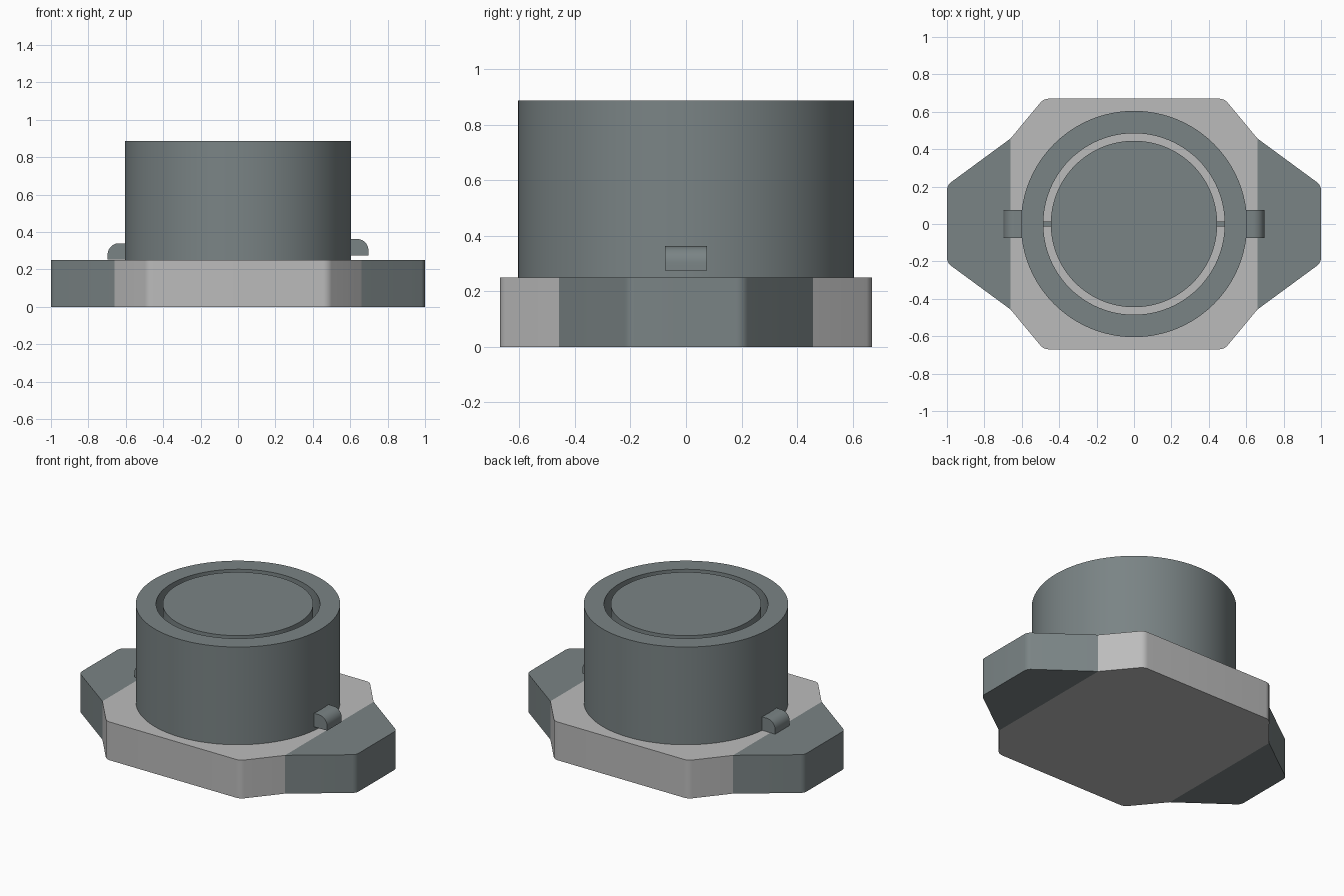
import bpy
import bmesh
import math

if "Cube" in bpy.data.objects:
    bpy.data.objects.remove(bpy.data.objects["Cube"], do_unlink=True)


def material(name, rgb):
    m = bpy.data.materials.new(name)
    m.use_nodes = True
    m.diffuse_color = (*rgb, 1)
    m.node_tree.nodes["Principled BSDF"].inputs["Base Color"].default_value = (*rgb, 1)
    return m


SLATE = material("slate grey", (0.195, 0.230, 0.235))
LIGHT = material("light grey", (0.50, 0.50, 0.50))


def finish(name, bm, mat):
    bmesh.ops.recalc_face_normals(bm, faces=bm.faces)
    me = bpy.data.meshes.new(name)
    bm.to_mesh(me)
    bm.free()
    me.materials.append(mat)
    ob = bpy.data.objects.new(name, me)
    bpy.context.collection.objects.link(ob)
    bpy.ops.object.select_all(action='DESELECT')
    ob.select_set(True)
    bpy.context.view_layer.objects.active = ob
    bpy.ops.object.shade_smooth_by_angle(angle=math.radians(25))
    return ob


def extrude(name, points, offset, mat):
    """Closed outline of 3D points pushed along an offset into a solid."""
    bm = bmesh.new()
    face = bm.faces.new([bm.verts.new(p) for p in points])
    res = bmesh.ops.extrude_face_region(bm, geom=[face], use_keep_orig=True)
    top = [v for v in res["geom"] if isinstance(v, bmesh.types.BMVert)]
    bmesh.ops.translate(bm, verts=top, vec=offset)
    return finish(name, bm, mat)


def lathe(name, profile, mat, steps=96):
    """Closed or axis-touching (radius, z) profile spun round z."""
    bm = bmesh.new()
    verts = [bm.verts.new((r, 0, z)) for r, z in profile]
    edges = [bm.edges.new((a, b)) for a, b in zip(verts, verts[1:])]
    if profile[0][0] > 0:
        edges.append(bm.edges.new((verts[-1], verts[0])))
    bmesh.ops.spin(bm, geom=verts + edges, axis=(0, 0, 1), cent=(0, 0, 0),
                   angle=2 * math.pi, steps=steps, use_merge=False)
    bmesh.ops.remove_doubles(bm, verts=bm.verts, dist=1e-4)
    return finish(name, bm, mat)


def arc(cx, cy, r, a0, a1, n=6):
    return [(cx + r * math.cos(math.radians(a0 + (a1 - a0) * i / n)),
             cy + r * math.sin(math.radians(a0 + (a1 - a0) * i / n)))
            for i in range(n + 1)]


BASE, TOP = 0.25, 0.888

# Base plate: one quadrant of the outline, mirrored into all four
quad = [(0.66, 0.457)] + arc(0.455, 0.61, 0.06, 42, 90)
half = quad + [(-x, y) for x, y in reversed(quad)]
outline = half + [(-x, -y) for x, y in half]
extrude("base_plate", [(x, y, 0) for x, y in outline], (0, 0, BASE), LIGHT)

# Terminals: tapered ends with softened outer corners
edge = [(0.66, 0.457)] + arc(0.95, 0.182, 0.05, 53, 0)
edge += [(x, -y) for x, y in reversed(edge)]
for side, s in (("left", 1), ("right", -1)):
    extrude(f"{side}_terminal", [(s * x, y, 0) for x, y in edge], (0, 0, BASE), SLATE)

# Outer ring and inner core, separated by a groove down to the plate
lathe("outer_ring", [(0.485, BASE), (0.605, BASE), (0.605, TOP), (0.485, TOP)], SLATE)
lathe("inner_core", [(0, BASE), (0.445, BASE), (0.445, TOP), (0, TOP)], SLATE)

# Wire ends: rounded tabs outside the ring, thin leads crossing the groove
for side, s, z in (("left", 1, 0.275), ("right", -1, 0.252)):
    prof = [(0.58, 0), (0.697, 0)] + arc(0.637, 0.028, 0.06, 0, 90, 10) + [(0.58, 0.088)]
    extrude(f"{side}_wire_tab", [(s * x, -0.075, z + h) for x, h in prof],
            (0, 0.15, 0), SLATE)
    lead = [(0.44, 0), (0.49, 0), (0.49, 0.03), (0.44, 0.03)]
    extrude(f"{side}_wire_lead", [(s * x, -0.013, z + 0.02 + h) for x, h in lead],
            (0, 0.026, 0), SLATE)
